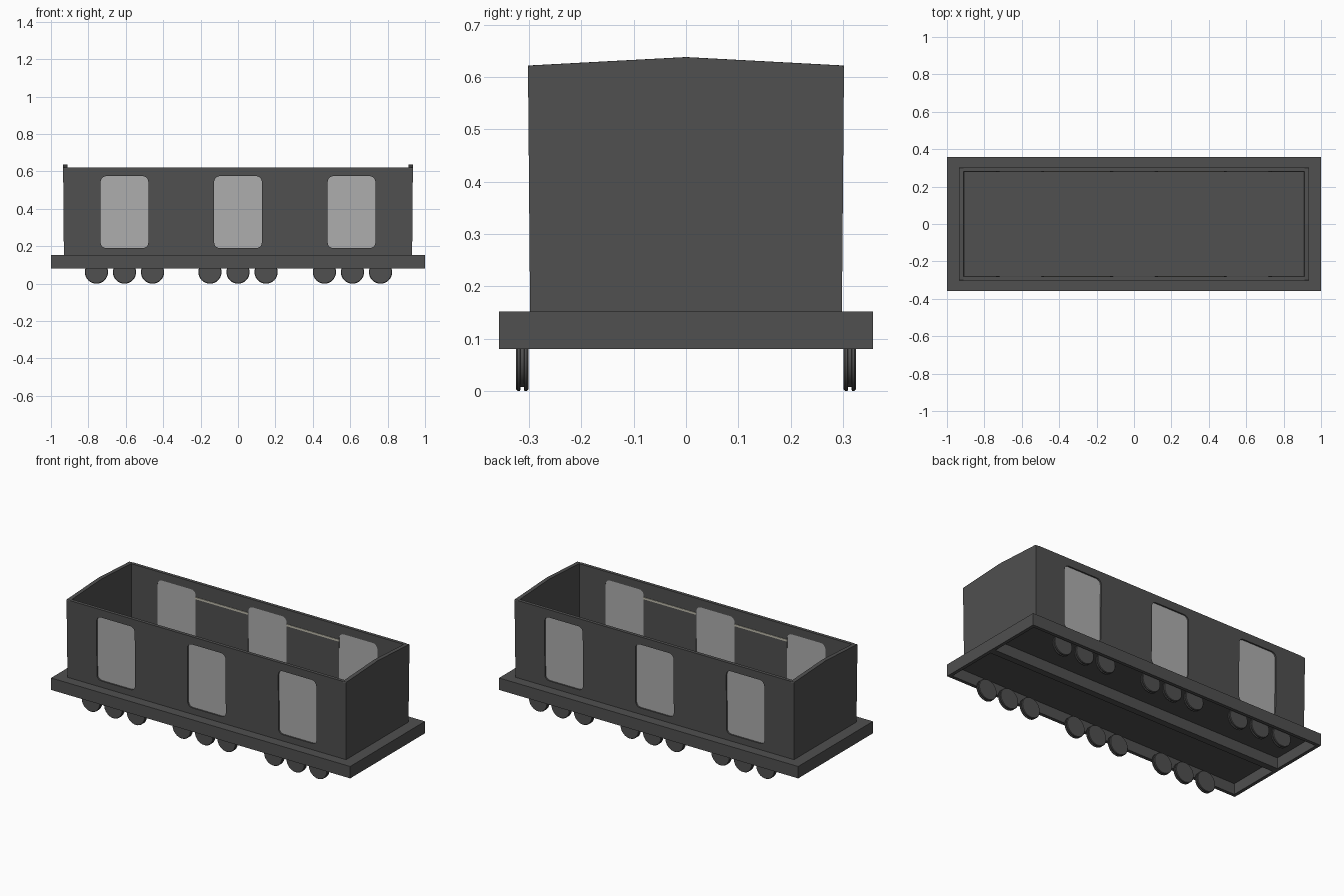
import bpy, bmesh
from math import pi, sin, cos
from mathutils import Matrix, Vector

if "Cube" in bpy.data.objects:
    bpy.data.objects.remove(bpy.data.objects["Cube"])


def material(name, r, g, b):
    m = bpy.data.materials.new(name)
    m.diffuse_color = (r, g, b, 1)
    m.use_nodes = True
    m.node_tree.nodes["Principled BSDF"].inputs["Base Color"].default_value = m.diffuse_color
    return m


DARK = material("dark_grey", 0.08, 0.08, 0.08)
PALE = material("pale_grey", 0.42, 0.42, 0.42)
BEIGE = material("beige", 0.5, 0.48, 0.4)
DECK_Z = 0.152
LEAN = 0.0085
WINDOWS = (-0.607, 0, 0.607)


def add(name, mesh, mat):
    ob = bpy.data.objects.new(name, mesh)
    bpy.context.collection.objects.link(ob)
    mesh.materials.clear()
    mesh.materials.append(mat)
    return ob


def box(name, x0, x1, y0, y1, z0, z1, mat=DARK):
    bm = bmesh.new()
    size = Matrix.Diagonal((x1 - x0, y1 - y0, z1 - z0, 1))
    mid = Matrix.Translation(((x0 + x1) / 2, (y0 + y1) / 2, (z0 + z1) / 2))
    bmesh.ops.create_cube(bm, size=1, matrix=mid @ size)
    mesh = bpy.data.meshes.new(name)
    bm.to_mesh(mesh)
    bm.free()
    return add(name, mesh, mat)


def rounded(cx, z0, z1, w, r=0.03, n=5):
    """Rounded rectangle, in wall coordinates measured from the deck."""
    pts = []
    corners = ((w / 2 - r, z1 - r), (-w / 2 + r, z1 - r),
               (-w / 2 + r, z0 + r), (w / 2 - r, z0 + r))
    for q, (x, z) in enumerate(corners):
        for i in range(n + 1):
            a = (q + i / n) * pi / 2
            pts.append((cx + x + r * cos(a), z + r * sin(a) - DECK_Z))
    return pts


def plate(name, loops, thick, dist, angle, mat=DARK):
    """Extruded upright outline (inner loops are holes), leaning slightly outward."""
    cu = bpy.data.curves.new(name, 'CURVE')
    cu.dimensions = '2D'
    cu.fill_mode = 'BOTH'
    cu.extrude = thick / 2
    for loop in loops:
        sp = cu.splines.new('POLY')
        sp.points.add(len(loop) - 1)
        for p, (x, y) in zip(sp.points, loop):
            p.co = (x, y, 0, 1)
        sp.use_cyclic_u = True
    tmp = bpy.data.objects.new(name + "_outline", cu)
    bpy.context.collection.objects.link(tmp)
    deps = bpy.context.evaluated_depsgraph_get()
    mesh = bpy.data.meshes.new_from_object(tmp.evaluated_get(deps))
    bpy.data.objects.remove(tmp)
    mesh.shade_flat()
    mesh.transform(Matrix.Rotation(angle, 4, 'Z')
                   @ Matrix.Translation((0, -dist, DECK_Z))
                   @ Matrix.Rotation(pi / 2 + LEAN, 4, 'X'))
    return add(name, mesh, mat)


# Underframe: thin deck, hollow below, with edge sills and a centre beam
box("deck", -1, 1, -0.357, 0.357, 0.145, DECK_Z)
for s, side in ((-1, "front"), (1, "back")):
    ys = sorted((s * 0.337, s * 0.357))
    box(side + "_sill", -1, 1, *ys, 0.08, 0.145)
for s, side in ((-1, "left"), (1, "right")):
    xs = sorted((s * 0.98, s))
    box(side + "_sill", *xs, -0.337, 0.337, 0.08, 0.145)
box("centre_beam", -0.98, 0.98, -0.02, 0.02, 0.08, 0.145)

# Side walls with window openings, recessed panes and inner rails
top = 0.622 - DECK_Z
openings = [rounded(x, 0.19, 0.575, 0.255) for x in WINDOWS]
wall = [(-0.907, 0), (0.907, 0), (0.912, top), (-0.912, top)]
for angle, side in ((0, "front"), (pi, "back")):
    plate(side + "_wall", [wall] + openings, 0.02, 0.288, angle)
    for i, loop in enumerate(openings):
        plate(f"{side}_window_{i + 1}", [loop], 0.01, 0.284, angle, PALE)
    for s, x in enumerate((-0.305, 0.305)):
        z = 0.53 - DECK_Z
        rail = [(x - 0.176, z - 0.006), (x + 0.176, z - 0.006),
                (x + 0.176, z + 0.006), (x - 0.176, z + 0.006)]
        plate(f"{side}_inner_rail_{s + 1}", [rail], 0.004, 0.277, angle, BEIGE)

# End walls with a shallow gable and eased corners
end = [(-0.298, 0), (0.298, 0), (0.302, top - 0.005), (0.299, top),
       (0, 0.638 - DECK_Z), (-0.299, top), (-0.302, top - 0.005)]
for angle, side in ((pi / 2, "right"), (-pi / 2, "left")):
    plate(side + "_end_wall", [end], 0.024, 0.919, angle)

# Grooved wheels: three groups of three on each side
RADIUS = 0.062
profile = [(0, -0.012), (RADIUS - 0.003, -0.012), (RADIUS, -0.009), (RADIUS, -0.004),
           (RADIUS - 0.007, -0.003), (RADIUS - 0.007, 0.003),
           (RADIUS, 0.004), (RADIUS, 0.009), (RADIUS - 0.003, 0.012), (0, 0.012)]
bm = bmesh.new()
verts = [bm.verts.new((r, y, 0)) for r, y in profile]
edges = [bm.edges.new(pair) for pair in zip(verts, verts[1:])]
bmesh.ops.spin(bm, geom=verts + edges, cent=(0, 0, 0), axis=(0, 1, 0),
               angle=2 * pi, steps=32)
bmesh.ops.remove_doubles(bm, verts=bm.verts, dist=1e-5)
bmesh.ops.recalc_face_normals(bm, faces=bm.faces)
wheel_mesh = bpy.data.meshes.new("wheel")
bm.to_mesh(wheel_mesh)
bm.free()
for side, y in (("front", -0.313), ("back", 0.313)):
    for g, gx in enumerate(WINDOWS):
        for k in (-1, 0, 1):
            w = add(f"{side}_wheel_{g * 3 + k + 2}", wheel_mesh, DARK)
            w.location = (gx + (0.005 if gx > 0 else 0) + 0.15 * k, y, RADIUS)
            w.select_set(True)
            bpy.context.view_layer.objects.active = w
bpy.ops.object.shade_smooth_by_angle(angle=0.6)
